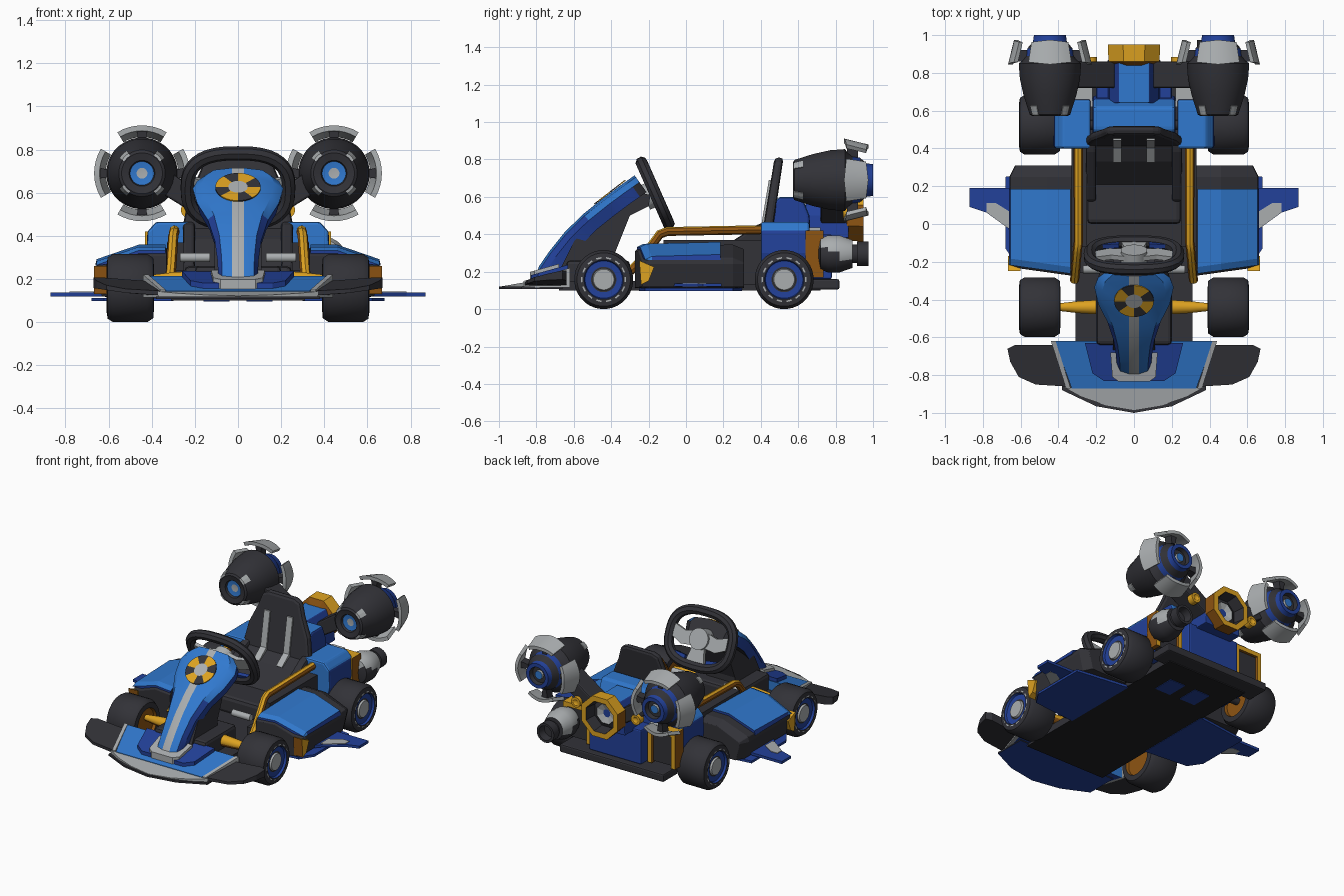
import bpy, bmesh, math
from mathutils import Vector

if "Cube" in bpy.data.objects:
    bpy.data.objects.remove(bpy.data.objects["Cube"])

COLOURS = dict(charcoal=(.032, .032, .039), underside_black=(.014, .014, .016), bright_blue=(.03, .19, .62),
               deep_blue=(.016, .052, .32), light_grey=(.4, .42, .43), gold=(.72, .36, .015), burnt_orange=(.27, .09, .006))
for key, rgb in COLOURS.items():
    bpy.data.materials.new(key).diffuse_color = (*rgb, 1)
DARK, BLACK, BLUE, DEEP, GREY, GOLD, BROWN = [bpy.data.materials[k] for k in COLOURS]


def finish(ob, mirror=False, bevel=0, smooth=False):
    if bevel:
        b = ob.modifiers.new("bevel", 'BEVEL')
        b.width, b.segments, b.limit_method = bevel, 2, 'ANGLE'
    if mirror:
        ob.modifiers.new("mirror", 'MIRROR')
    if smooth:
        bpy.ops.object.select_all(action='DESELECT')
        ob.select_set(True)
        bpy.context.view_layer.objects.active = ob
        bpy.ops.object.shade_smooth_by_angle(angle=math.radians(35))


def build(name, verts, faces, mats, rule=None, idx=None, **kw):
    me = bpy.data.meshes.new(name)
    me.from_pydata([tuple(v) for v in verts], [], faces)
    for m in mats if isinstance(mats, list) else [mats]:
        me.materials.append(m)
    bm = bmesh.new()
    bm.from_mesh(me)
    for f, i in zip(bm.faces, idx or []):
        f.material_index = i
    bmesh.ops.remove_doubles(bm, verts=bm.verts, dist=1e-5)
    bmesh.ops.recalc_face_normals(bm, faces=bm.faces)
    for f in bm.faces if rule else []:
        f.material_index = rule(f.calc_center_median(), f.normal)
    bm.to_mesh(me)
    bm.free()
    ob = bpy.data.objects.new(name, me)
    bpy.context.collection.objects.link(ob)
    finish(ob, **kw)


def loft(name, rings, mats, **kw):
    n, k = len(rings[0]), len(rings)
    faces = [(i*n+j, i*n+(j+1) % n, (i+1)*n+(j+1) % n, (i+1)*n+j) for i in range(k-1) for j in range(n)]
    faces += [tuple(range(n)), tuple(range((k-1)*n, k*n))]
    build(name, [v for r in rings for v in r], faces, mats, **kw)


def prism(name, pts, axis, lo, hi, mats, **kw):
    """Extrude a 2D outline along an axis; limits may be functions of the outline point."""
    def at(p, lim):
        t = lim(*p) if callable(lim) else lim
        return {'x': (t, *p), 'y': (p[0], t, p[1]), 'z': (*p, t)}[axis]
    loft(name, [[at(p, lo) for p in pts], [at(p, hi) for p in pts]], mats, **kw)


def box(name, x0, x1, y0, y1, z0, z1, mats, **kw):
    prism(name, [(x0, y0), (x1, y0), (x1, y1), (x0, y1)], 'z', z0, z1, mats, **kw)


def lathe(name, prof, idx, axis, c, mats, seg=32, **kw):
    """Spin (radius, position) points round an x or y axis through c."""
    verts = []
    for r, t in prof:
        for a in [2*math.pi*(j+.5)/seg for j in range(seg)]:
            u, z = c[0]+r*math.cos(a), c[1]+r*math.sin(a)
            verts.append((t, u, z) if axis == 'x' else (u, t, z))
    cells = [(i, j, (j+1) % seg) for i in range(len(prof)-1) for j in range(seg)]
    faces = [(i*seg+j, i*seg+k, (i+1)*seg+k, (i+1)*seg+j) for i, j, k in cells]
    build(name, verts, faces, mats, idx=[idx[i] for i, j, k in cells], smooth=seg > 8, **kw)


def tube(name, pts, r, mats, closed=False, mirror=False, rule=lambda n: 0):
    cu = bpy.data.curves.new(name, 'CURVE')
    cu.dimensions, cu.bevel_depth, cu.bevel_resolution, cu.use_fill_caps = '3D', r, 2, True
    sp = cu.splines.new('POLY')
    sp.points.add(len(pts)-1)
    for q, p in zip(sp.points, pts):
        q.co = (*p, 1)
    sp.use_cyclic_u = closed
    for m in mats:
        cu.materials.append(m)
    ob = bpy.data.objects.new(name, cu)
    bpy.context.collection.objects.link(ob)
    bpy.ops.object.select_all(action='DESELECT')
    ob.select_set(True)
    bpy.context.view_layer.objects.active = ob
    bpy.ops.object.convert(target='MESH')
    for f in bpy.context.object.data.polygons:
        f.material_index = rule(f.normal)
    finish(bpy.context.object, mirror=mirror, smooth=True)


sym = lambda pts: pts + [(-x, y) for x, y in reversed(pts)]
under = lambda c, n: int(n.z < -.5)
# floor, bumper and side wings
box("floor_pan", -.31, .31, -.68, .72, .10, .15, [DARK, BLACK], rule=under)
box("underside_panel", .04, .16, .4, .55, .096, .102, DEEP, mirror=True)
box("rear_bumper", -.4, .4, .66, .82, .105, .16, DARK, bevel=.01)
prism("side_floor", [(.3, -.25), (.62, -.22), (.68, -.13), (.68, .25), (.3, .3)], 'z', .097, .113, DEEP, mirror=True)
prism("side_wing", [(.6, .19), (.87, .19), (.87, .09), (.78, .06), (.67, -.02), (.6, -.1)], 'z', .12, .138, DEEP, mirror=True)
prism("wing_stripe", [(.65, .06), (.73, .11), (.78, .11), (.781, .063), (.67, -.02), (.65, -.02)], 'z', .119, .142, GREY, mirror=True)
# front wing
slope = lambda d: (lambda x, y: .145 + (y+.87)*.28 + d)
prism("front_panel", sym([(.33, -.87), (.42, -.62)]), 'z', .115, slope(0), [BLUE, DEEP], rule=under)
prism("front_chin", sym([(0, -.985), (.15, -.96), (.28, -.915), (.37, -.865)])[:-1], 'z', .115,
      lambda x, y: .122 + (y+.985)*.17, GREY)
prism("splitter", [(0, -1), (.2, -.965), (.38, -.88), (.38, -.66), (-.38, -.66), (-.38, -.88), (-.2, -.965)], 'z', .108, .12,
      [DARK, DEEP], rule=under)
prism("panel_stripe", [(.335, -.87), (.36, -.87), (.44, -.62), (.415, -.62)], 'z', .115, slope(.005), GREY, mirror=True)
prism("nose_base", sym([(.16, -.83), (.22, -.79), (.26, -.63)]), 'z', .12, slope(.025), DEEP)
prism("front_wing_end", [(.36, -.86), (.52, -.85), (.61, -.81), (.655, -.73), (.67, -.66), (.63, -.64), (.4, -.64)], 'z',
      lambda x, y: .125 + max(0, x-.45)*.15, lambda x, y: .145 + (y+.86)*.2 + max(0, x-.45)*.1, DARK, mirror=True)
# nose fairing: shell sections follow the top line (y, z, half width)
line = [(-.275, .715, .14), (-.31, .69, .19), (-.36, .655, .21), (-.45, .588, .19), (-.55, .508, .14),
        (-.65, .41, .108), (-.73, .31, .095), (-.785, .23, .092), (-.81, .17, .088)]
rings = []
for i, (y, z, w) in enumerate(line):
    a, b = line[max(i-1, 0)], line[min(i+1, len(line)-1)]
    t = Vector((0, b[0]-a[0], b[1]-a[1])).normalized()
    n = Vector((0, t.z, -t.y))
    rings.append([Vector((x, y, z)) + n*d for x, d in sym([(.027, 0), (w*.8, -.012), (w, -.045), (w*.93, -.11)])])
loft("nose_shell", rings, [BLUE, DEEP, GREY, DARK], smooth=True, rule=lambda c, n: 3 if n.y > .4 else
     2 if abs(c.x) < .01 and (n.z-n.y) > .5 else int(abs(n.x) > .74))
prism("nose_lip", sym([(.08, -.835), (.115, -.81), (.125, -.68)]), 'z', .14, lambda x, y: .2 + (y+.83)*.28, GREY)
prism("steering_column", [(-.68, .2), (-.6, .36), (-.5, .48), (-.28, .63), (-.19, .61), (-.2, .55), (-.3, .5), (-.38, .3), (-.38, .2)],
      'x', -.11, .11, DARK)
box("footwell", -.2, .2, -.64, -.3, .13, .26, DARK, bevel=.02)
# roundel on the nose
c, n, t, N = Vector((0, -.405, .622)), Vector((0, -.61, .79)), Vector((0, .79, .61)), 36
ang = [2*math.pi*j/N for j in range(N)]
vs = [c + n*h + Vector((r*math.cos(a), 0, 0)) + t*r*math.sin(a)
      for r, h in ((.105, .001), (.105, .007), (.045, .007), (.001, .007)) for a in ang]
fs = [(k*N+j, k*N+(j+1) % N, (k+1)*N+(j+1) % N, (k+1)*N+j) for k in range(3) for j in range(N)]
build("nose_roundel", vs, fs, [GOLD, DARK, GREY], idx=[2 if k == 2 else int(j % 9 < 4) for k in range(3) for j in range(N)])
# wheels and axles
for end, y in (("front", -.44), ("rear", .525)):
    lathe(end+"_wheel", [(0, .41), (.1, .41), (.105, .39), (.14, .393), (.158, .42), (.158, .58), (.143, .604), (.105, .61),
          (.1, .595), (.068, .592), (.06, .592), (.055, .604), (0, .604)], [0, 0, 1, 1, 1, 1, 1, 2, 2, 1, 3, 3],
          'x', (y, .158), [BROWN, DARK, DEEP, GREY], mirror=True)
    dash = [(.6125, y+r*math.cos(k*math.pi/7+b), .158+r*math.sin(k*math.pi/7+b)) for k in range(14)
            for r, b in ((.113, -.12), (.113, .12), (.121, .12), (.121, -.12))]
    build(end+"_tyre_marks", dash, [tuple(range(4*k, 4*k+4)) for k in range(14)], GREY, mirror=True)
lathe("front_axle", [(0, .18), (.04, .18), (.032, .3), (.02, .4), (0, .4)], [0]*4, 'x', (-.44, .2), [GOLD, BROWN], seg=16,
      rule=lambda c, n: int(n.z < -.3), mirror=True)
lathe("rear_axle", [(0, 0), (.025, 0), (.025, .41)], [0]*2, 'x', (.525, .16), [DARK], seg=16, mirror=True)
# side pods, front end raked outwards
rake = lambda y, pts: [(x, y + (.14*(x-.5) if y < 0 else 0), z) for x, z in pts]
pod = lambda y, o, h: rake(y, ((.33, .113), (.33, h), (.46, h), (.655-o, h-.07), (.66-o, .24), (.63-o, .118)))
loft("side_pod", [pod(-.25, .02, .31), pod(-.22, 0, .335), pod(.25, 0, .345), pod(.31, .03, .32)], DARK, mirror=True, bevel=.008)
cover = lambda y, e: rake(y, ((.335, .3), (.335, .352+e), (.46, .352+e), (.655, .285+e), (.662, .262)))
loft("pod_cover", [cover(-.24, -.02), cover(-.205, -.003), cover(.185, .007)], [BLUE, DEEP],
     rule=lambda c, n: int(n.z < .5), mirror=True)
prism("pod_intake", [(-.25, .26), (-.17, .225), (-.2, .15), (-.24, .13)], 'x', .6, .667, [GOLD, BROWN],
      rule=lambda c, n: int(n.y < -.5), mirror=True)
box("cockpit_side", .25, .33, -.12, .45, .13, .37, DARK, mirror=True)
box("cockpit_sill", .25, .33, -.26, -.12, .13, .24, DARK, mirror=True)
tube("side_rail", [(.315, -.3, .2), (.31, -.25, .25), (.3, -.14, .4), (.295, -.1, .415), (.295, .44, .425)], .024, [GOLD, BROWN],
     rule=lambda n: int(abs(n.x) > .7 or n.z < -.3), mirror=True)
lathe("pedal_bar", [(0, .13), (.022, .13), (.022, .27), (0, .27)], [0]*3, 'x', (-.24, .3), [GREY], seg=16, mirror=True)
# seat
box("seat_base", -.25, .25, .0, .46, .14, .26, DARK, bevel=.025)
prism("seat_back", sym([(.22, .2), (.255, .45), (.23, .58), (.175, .7), (.145, .79), (.1, .81)]), 'y',
      lambda x, z: .34+.165*z, lambda x, z: .40+.15*z, DARK, bevel=.02)
prism("seat_lumbar", [(.2, .25), (.33, .385), (.42, .44), (.46, .44), (.46, .22)], 'x', -.2, .2, DARK)
prism("seat_bolster", [(.12, .22), (.12, .28), (.38, .45), (.46, .48), (.46, .22)], 'x', .2, .255, DARK, mirror=True, bevel=.015)
prism("seat_belt", [(.325, .392), (.403, .452), (.443, .69), (.455, .69), (.418, .44), (.34, .38)], 'x', .065, .11, GREY, mirror=True)
# steering wheel, tilted back
sc, sv, sn = Vector((0, -.165, .62)), Vector((0, -.406, .914)), Vector((0, .914, .406))
pw = lambda v: math.copysign(abs(v)**.75, v)
tube("steering_rim", [sc + Vector((.235*pw(math.cos(a)), 0, 0)) + sv*.178*pw(math.sin(a)) for a in ang], .033, [DARK], closed=True)


def plate(name, pts, h0, h1, mat, **kw):
    loft(name, [[sc + Vector((u, 0, 0)) + sv*v + sn*h for u, v in pts] for h in (h0, h1)], mat, **kw)


plate("steering_spoke", [(.04, -.05), (.13, -.06), (.22, -.02), (.22, .06), (.12, .03), (.04, .05)], -.012, .014, GREY, mirror=True)
plate("steering_accent", [(.08, -.15), (.17, -.14), (.17, -.11), (.08, -.12)], -.012, .012, DEEP, mirror=True)
plate("steering_lower_spoke", sym([(.07, -.16), (.04, -.03)]), -.012, .012, GREY)
plate("steering_hub", [(.07*math.cos(a), .07*math.sin(a)) for a in ang], -.06, .03, GREY)
# rear bodywork
prism("rear_shoulder", [(.23, .16), (.23, .465), (.38, .465), (.42, .42), (.425, .3), (.39, .16)], 'y', .4, .66,
      [BLUE, DEEP], rule=lambda c, n: int(c.z < .37 and n.y > -.5 or n.y > .9), mirror=True, bevel=.012)
prism("engine_cover", [(.46, .2), (.46, .56), (.5, .6), (.62, .6), (.66, .5), (.68, .2)], 'x', -.22, .22,
      [BLUE, DEEP], rule=lambda c, n: int(abs(n.x) > .5 or n.z < .3), bevel=.015)
prism("tail_body", sym([(.14, .38), (.13, .5), (.08, .59)]), 'y', .64, .87, [BLUE, DEEP],
      rule=lambda c, n: int(n.z < .9), bevel=.006)
box("tail_panel", -.2, .2, .66, .78, .16, .4, DEEP, bevel=.01)
# gold-framed rear vents
box("vent_core", .25, .4, .64, .715, .18, .4, DARK, mirror=True)
for part, x0, x1, z0 in (("inner", .22, .25, .17), ("outer", .4, .43, .17), ("top", .25, .4, .39)):
    box("vent_frame_"+part, x0, x1, .64, .735, z0, .42, [GOLD, BROWN],
        rule=lambda c, n: int(abs(n.x) > .5 or n.z < -.5), mirror=True)
box("vent_cap", .22, .32, .62, .72, .42, .435, GREY, mirror=True)
off = lambda c: c.x**2+(c.z-.5)**2
lathe("tail_nozzle", [(0, .86), (.07, .885), (.075, .88), (.1, .87), (.112, .95), (.15, .95), (.146, .86), (.1, .84)],
      [0]*7, 'y', (0, .5), [GREY, DARK, GOLD, BROWN], seg=8, rule=lambda c, n: 0 if off(c) < .005 and n.y > .8 else
      1 if off(c) < .0125 and n.y > -.5 else 2 if n.y > .8 or n.z > .5 else 3)
lathe("gold_coupling", [(0, .84), (.035, .84), (.035, .885), (.02, .885), (0, .87)], [0]*4, 'y', (.23, .52), [GOLD], seg=16, mirror=True)
# single exhaust on the right
lathe("exhaust", [(0, .7), (.085, .72), (.1, .76), (.1, .82), (.075, .89), (.05, .89), (.05, .915), (.066, .915), (.066, .975),
      (.05, .975), (.045, .92), (0, .92)], [0]*11, 'y', (.40, .295), [GREY, DARK], seg=24,
      rule=lambda c, n: int(c.y > .88 or c.z < .29 - (c.y-.8)*.5))
# jet pods with four flared fins each
jx, jz = .445, .69
P = lambda a, r, y: (jx+r*math.cos(a), y, jz+r*math.sin(a))
prism("jet_arm", [(.1, .44), (.1, .55), (.32, .7), (.36, .6)], 'y', .72, .86, DARK, mirror=True, bevel=.01)
lathe("jet_pod", [(0, .6), (.025, .6), (.055, .595), (.06, .58), (.095, .572), (.108, .58), (.14, .68), (.16, .77), (.166, .85),
      (.145, .865), (.125, .89), (.12, .93), (.09, .965), (.085, 1), (.06, 1), (.055, .97), (.03, .97), (.028, .985), (0, .985)],
      [0, 1] + [2]*6 + [2, 2, 3, 2, 3, 3, 2, 2, 0, 1], 'y', (jx, jz), [GREY, BLUE, DARK, DEEP], mirror=True)
for k in range(4):
    mid = k*math.pi/2
    loft("jet_fin_%d" % (k+1), [[P(mid+s*.135, r, y + (-e if y > .9 else e)) for r, y in
         ((.197, .845), (.222, .845), (.19, .975), (.168, .975))] for s in range(-4, 5) for e in [.003*abs(s)]],
         GREY, mirror=True, smooth=True)
    loft("fin_mount_%d" % (k+1), [[P(mid+w, r, y) for w, y in ((-.12, .86), (.12, .86), (.12, .92), (-.12, .92))]
         for r in (.1, .195)], DARK, mirror=True)
    # small grey tabs on the intake rim
    loft("intake_tab_%d" % (k+1), [[P(mid+math.pi/4+w, r, y) for r, y in ((.1, .573), (.112, .576), (.127, .625), (.115, .63))]
         for w in (-.2, 0, .2)], GREY, mirror=True)

for m in bpy.data.materials:
    if m.users and not m.is_grease_pencil:
        m.use_nodes = True
        m.node_tree.nodes["Principled BSDF"].inputs["Base Color"].default_value = m.diffuse_color
